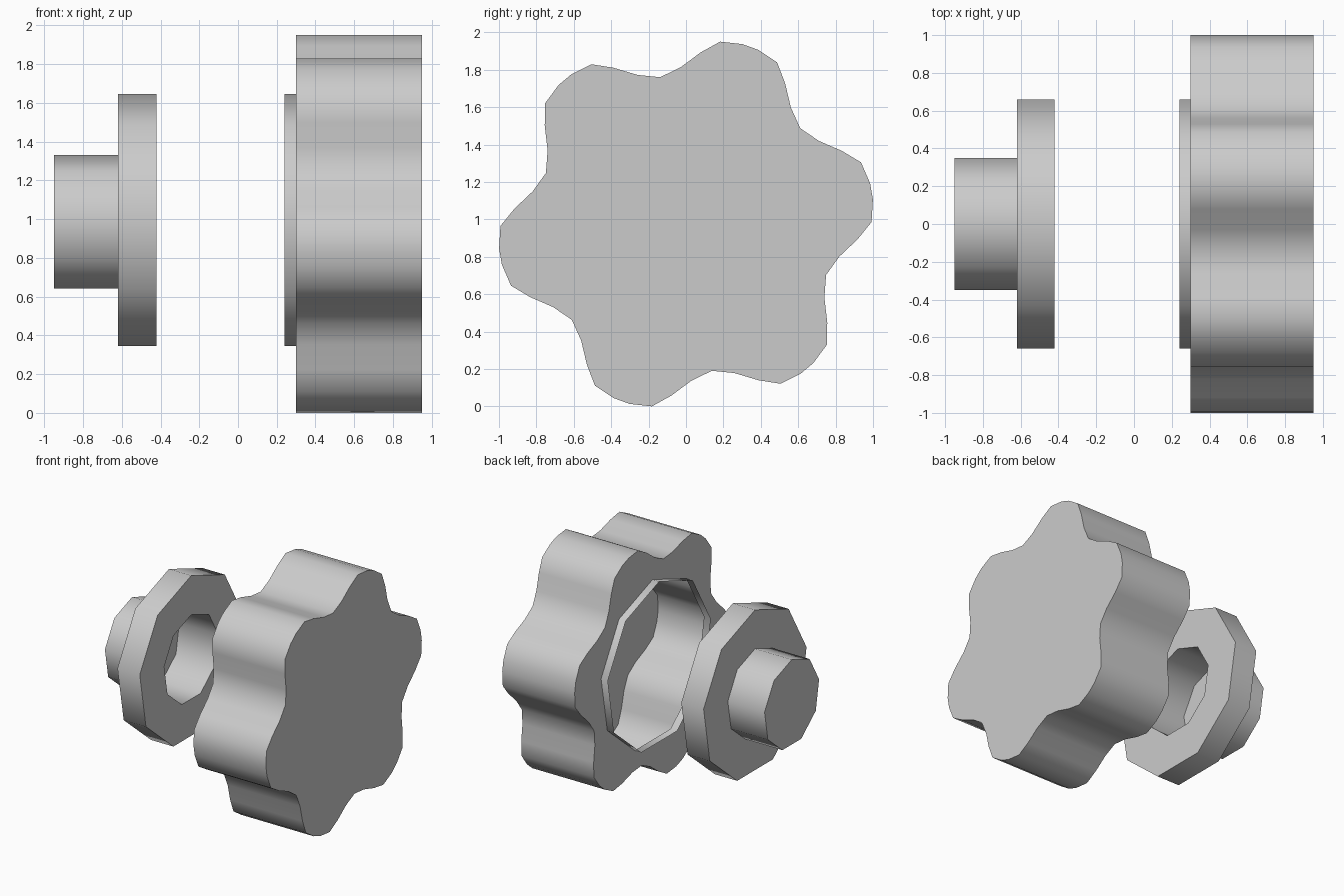
import bpy, bmesh, math

cube = bpy.data.objects.get("Cube")
if cube:
    bpy.data.objects.remove(cube, do_unlink=True)

AXIS_Z = 0.975

grey = bpy.data.materials.new("plain_grey")
grey.use_nodes = True
colour = (0.6, 0.6, 0.6, 1)
grey.diffuse_color = colour
grey.node_tree.nodes["Principled BSDF"].inputs["Base Color"].default_value = colour


def nonagon(radius):
    return [(radius, 90 + 40 * i) for i in range(9)]


def lobed_outline():
    # half of one lobe as (angle from crest, radius), mirrored and repeated
    half = [(2.5, 1.008), (9.4, 0.992), (15.1, 0.921), (22, 0.838)]
    lobe = [(-a, r) for a, r in reversed(half)] + half + [(30, 0.797)]
    return [(r, 10 + 60 * k + a) for k in range(6) for a, r in lobe]


def ring(bm, outline, x):
    verts = []
    for r, deg in outline:
        a = math.radians(deg)
        verts.append(bm.verts.new((x, r * math.cos(a), AXIS_Z + r * math.sin(a))))
    return verts


def skin(bm, a, b):
    n = len(a)
    for i in range(n):
        j = (i + 1) % n
        bm.faces.new((a[i], a[j], b[j], b[i]))


def flat_ring(bm, outer, inner):
    # flat face between two loops of different shape
    edges = []
    for loop in (outer, inner):
        for i, v in enumerate(loop):
            w = loop[(i + 1) % len(loop)]
            edges.append(bm.edges.get((v, w)) or bm.edges.new((v, w)))
    bmesh.ops.triangle_fill(bm, use_beauty=True, use_dissolve=False,
                            edges=edges, normal=(-1, 0, 0))


def finish(bm, name):
    bmesh.ops.recalc_face_normals(bm, faces=bm.faces[:])
    mesh = bpy.data.meshes.new(name)
    bm.to_mesh(mesh)
    bm.free()
    mesh.materials.append(grey)
    obj = bpy.data.objects.new(name, mesh)
    bpy.context.collection.objects.link(obj)
    bpy.ops.object.select_all(action="DESELECT")
    obj.select_set(True)
    bpy.context.view_layer.objects.active = obj
    bpy.ops.object.shade_smooth_by_angle(angle=math.radians(50))


# Hollow lobed knob with a thin lip around its opening
bm = bmesh.new()
front = ring(bm, lobed_outline(), 0.95)
back = ring(bm, lobed_outline(), 0.30)
mouth = ring(bm, nonagon(0.67), 0.30)
lip = ring(bm, nonagon(0.67), 0.24)
bm.faces.new(front)
skin(bm, front, back)
flat_ring(bm, back, mouth)
skin(bm, mouth, lip)
finish(bm, "lobed_knob")

# Flanged plug with a blind bore: one chain of rings from bore floor to hub end
bm = bmesh.new()
sections = [(0.352, -0.77), (0.352, -0.42), (0.67, -0.42),
            (0.67, -0.62), (0.355, -0.62), (0.355, -0.95)]
rings = [ring(bm, nonagon(r), x) for r, x in sections]
for a, b in zip(rings, rings[1:]):
    skin(bm, a, b)
bm.faces.new(rings[0])
bm.faces.new(rings[-1])
finish(bm, "flanged_plug")
